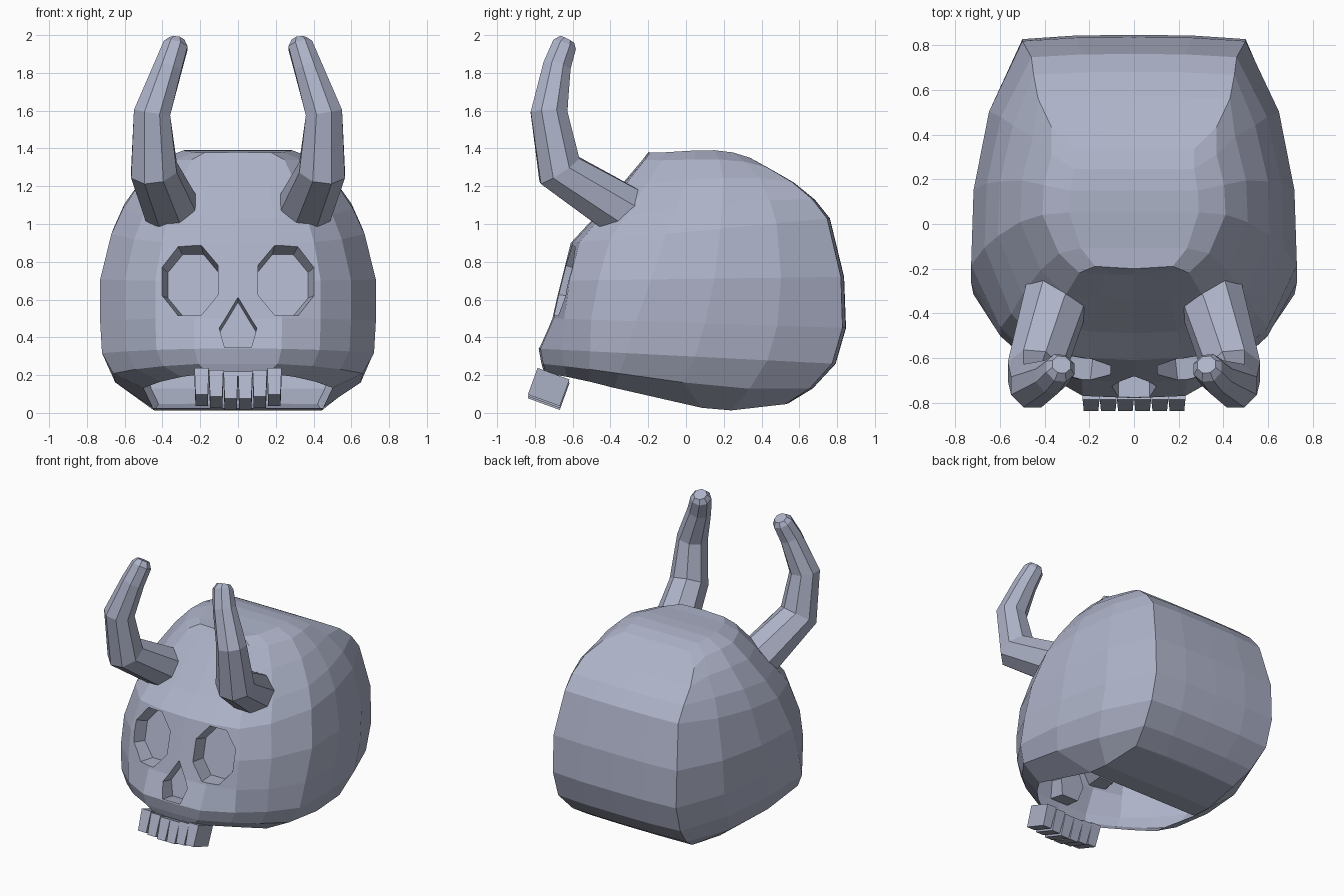
import bpy, bmesh, math
from mathutils import Vector, Matrix

if "Cube" in bpy.data.objects:
    bpy.data.objects.remove(bpy.data.objects["Cube"])

bone = bpy.data.materials.new("bone_blue_grey")
bone.diffuse_color = (0.42, 0.45, 0.58, 1)
bone.use_nodes = True
bone.node_tree.nodes["Principled BSDF"].inputs["Base Color"].default_value = bone.diffuse_color


def make(name, bm):
    bmesh.ops.recalc_face_normals(bm, faces=bm.faces[:])
    me = bpy.data.meshes.new(name)
    bm.to_mesh(me)
    bm.free()
    me.materials.append(bone)
    ob = bpy.data.objects.new(name, me)
    bpy.context.collection.objects.link(ob)
    return ob


def loft(bm, rings):
    """Bridge closed rings of equal length; returns the vertex rings."""
    vs = [[bm.verts.new(p) for p in r] for r in rings]
    n = len(vs[0])
    for a, b in zip(vs, vs[1:]):
        for i in range(n):
            j = (i + 1) % n
            bm.faces.new((a[i], a[j], b[j], b[i]))
    return vs


# Cranium: tilted levels (front y, front z, back y, back z, widest y, half width,
# sag, cheek setback, half width of back corner)
levels = [
    (-0.75, 0.21, 0.54, 0.05, -0.37, 0.50, -0.08, 0.32, 0.42),
    (-0.765, 0.26, 0.67, 0.13, -0.34, 0.66, -0.035, 0.28, 0.46),
    (-0.78, 0.34, 0.79, 0.26, -0.30, 0.72, 0.0, 0.26, 0.495),
    (-0.71, 0.50, 0.845, 0.45, -0.25, 0.73, 0.0, 0.14, 0.50),
    (-0.66, 0.70, 0.835, 0.72, -0.17, 0.73, 0.0, 0.09, 0.50),
    (-0.61, 0.90, 0.76, 1.03, -0.09, 0.67, 0.0, 0.09, 0.46),
    (-0.49, 1.03, 0.68, 1.13, -0.04, 0.61, 0.02, 0.08, 0.45),
    (-0.34, 1.21, 0.57, 1.22, 0.02, 0.51, 0.03, 0.06, 0.43),
    (-0.23, 1.34, 0.44, 1.295, 0.05, 0.41, 0.03, 0.04, 0.37),
    (-0.20, 1.38, 0.34, 1.35, 0.06, 0.29, 0.03, 0.04, 0.27),
]


def skull_ring(yf, zf, yb, zb, yc, w, sag, cheek, corner):
    c = corner / w
    half = [(x * w, yf + (yc - yf) * f) for x, f in
            [(0, 0), (0.32, 0.02), (0.6, cheek), (0.82, cheek + 0.31), (1, 0.97)]]
    low = zb < 0.1
    half += [(x * w, yc + (yb - yc) * f) for x, f in
             [(0.9 if low else 0.985, 0.5 if low else 0.32), (max(0.89, c), 0.67),
              (c, 0.985), (0.35, 1), (0, 1.002)]]
    pts = half + [(-x, y) for x, y in half[-2:0:-1]]
    out = []
    for x, y in pts:
        t = (y - yf) / (yb - yf)
        out.append((x, y, zf + (zb - zf) * t + sag * 6.75 * t * t * (1 - t)))
    return out


bm = bmesh.new()
rings = loft(bm, [skull_ring(*l) for l in levels])
for r in (rings[0], rings[-1]):          # strip caps, left to right
    n = len(r)
    for i in range(n // 2):
        quad = [r[i], r[i + 1], r[-i - 1], r[-i]]
        bm.faces.new(list(dict.fromkeys(quad)))
skull = make("skull", bm)


# Eye sockets and nose: tapered pockets cut into the face
def pocket(name, outline, centre, depth, taper, shift):
    bm = bmesh.new()
    tilt = Matrix.Translation(centre) @ Matrix.Rotation(math.radians(-13), 4, 'X')
    rings = []
    for y, s in ((-0.3, 1 + 0.3 * taper / depth), (depth, 1 - taper)):
        k = y / depth
        rings.append([tilt @ Vector((x * s + shift * k, y, z * s)) for x, z in outline])
    for r in loft(bm, rings):
        bm.faces.new(r)
    ob = make(name, bm)
    ob.hide_render = True
    return ob


octagon = [(0.165 * math.cos(a), 0.205 * math.sin(a))
           for a in (math.pi * (k + 0.5) / 4 for k in range(8))]
nose = [(0, 0.15), (0.1, -0.02), (0.07, -0.13), (-0.07, -0.13), (-0.1, -0.02)]
cutters = [pocket("eye_cutter", octagon, (s * 0.257, -0.64, 0.70), 0.11, 0.12, -s * 0.02)
           for s in (1, -1)]
cutters.append(pocket("nose_cutter", nose, (0, -0.73, 0.47), 0.1, 0.05, 0))
bpy.context.view_layer.objects.active = skull
for c in cutters:
    m = skull.modifiers.new("cut", 'BOOLEAN')
    m.operation, m.object, m.solver = 'DIFFERENCE', c, 'EXACT'
    bpy.ops.object.modifier_apply(modifier=m.name)
    bpy.data.objects.remove(c)

# Open underside, from the teeth back to the middle
bm = bmesh.new()
bm.from_mesh(skull.data)
hole = []
for f in bm.faces:
    c = f.calc_center_median()
    if abs(c.x) < 0.01 and f.normal.z < -0.7 and c.y < 0 and c.z < 0.25:
        hole.append(f)
bmesh.ops.delete(bm, geom=hole, context='FACES_ONLY')
bm.to_mesh(skull.data)
bm.free()

# Horns: eight-sided tubes along a bent path (x, y, z, radius)
path = [(0.335, -0.29, 1.04, 0.155), (0.445, -0.67, 1.285, 0.132), (0.455, -0.725, 1.59, 0.105),
        (0.37, -0.685, 1.83, 0.08), (0.33, -0.645, 1.945, 0.07), (0.325, -0.63, 1.975, 0.045)]
for side, label in ((1, "right"), (-1, "left")):
    bm = bmesh.new()
    pts = [Vector(p[:3]) for p in path]
    rings = []
    for i, p in enumerate(pts):
        a, b = pts[max(i - 1, 0)], pts[min(i + 1, len(pts) - 1)]
        t = ((p - a).normalized() + (b - p).normalized()).normalized()
        u = Vector((1, 0, 0))
        u = (u - t * u.dot(t)).normalized()
        v = t.cross(u)
        ring = []
        for k in range(8):
            ang = math.pi * (k + 0.5) / 4
            q = p + (u * math.cos(ang) + v * math.sin(ang)) * path[i][3]
            ring.append((q.x * side, q.y, q.z))
        rings.append(ring)
    vs = loft(bm, rings)
    bm.faces.new(vs[0])
    bm.faces.new(vs[-1])
    make("horn_" + label, bm)

# Upper teeth: six slanted blocks, outer ones shorter, tapering downwards
for k in range(6):
    x = (k - 2.5) * 0.077
    drop = 0.01 * abs(k - 2.5)
    bm = bmesh.new()
    bmesh.ops.create_cube(bm, size=1)
    for v in bm.verts:
        if v.co.z < 0:
            v.co.x *= 0.86
    M = (Matrix.Translation((x, -0.727, 0.112 + drop)) @ Matrix.Rotation(math.radians(-20), 4, 'X')
         @ Matrix.Diagonal((0.076, 0.18, 0.15, 1)))
    bmesh.ops.transform(bm, matrix=M, verts=bm.verts[:])
    make("tooth_%d" % (k + 1), bm)
